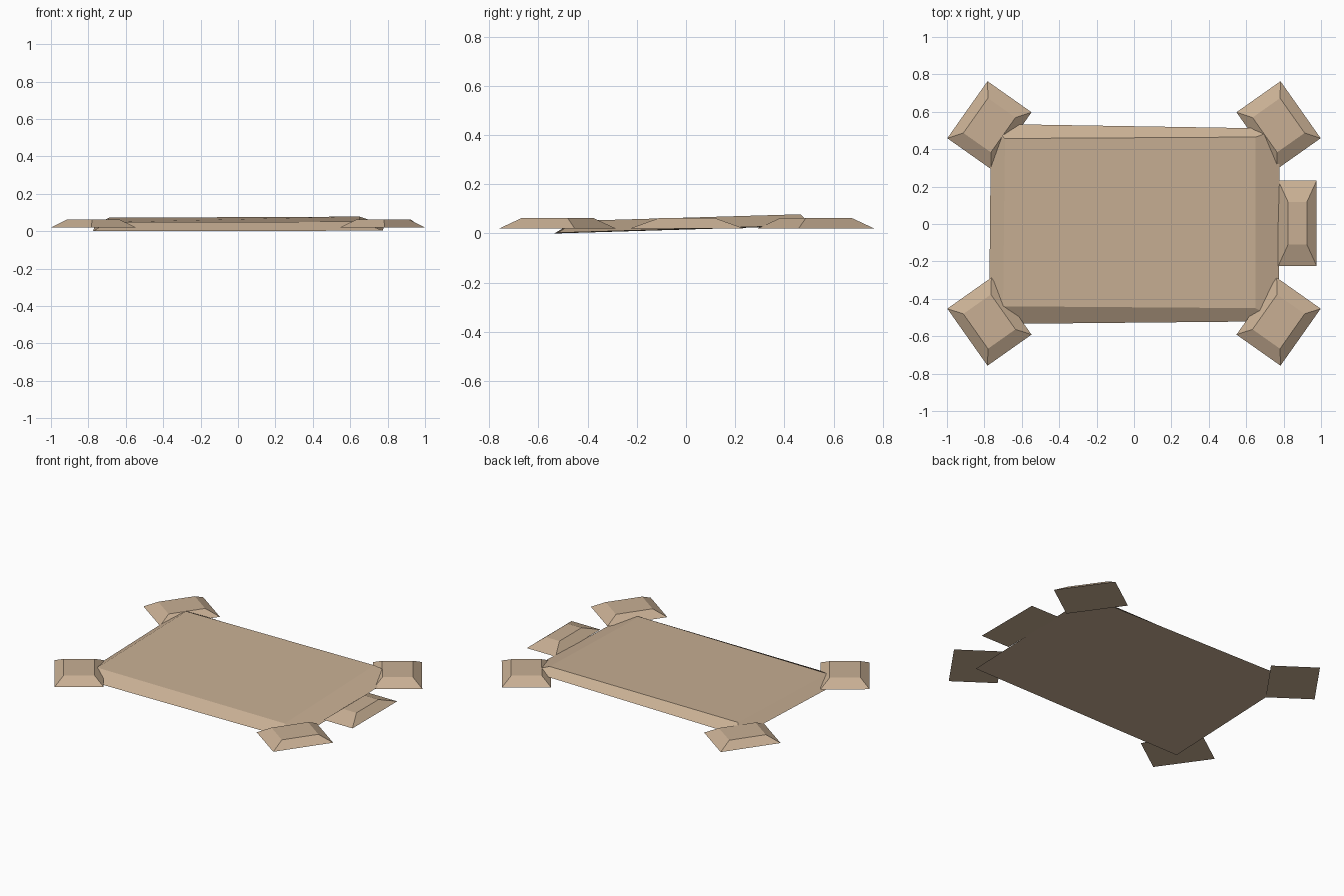
import bpy
import math
from mathutils import Matrix, Vector

cube = bpy.data.objects.get("Cube")
if cube:
    bpy.data.objects.remove(cube, do_unlink=True)

tan = bpy.data.materials.new("warm_tan")
tan.use_nodes = True
colour = (0.58, 0.43, 0.295, 1)
tan.diffuse_color = colour
tan.node_tree.nodes["Principled BSDF"].inputs["Base Color"].default_value = colour


def frustum(name, bottom, top):
    """Closed flat-sided solid between two counter-clockwise quads."""
    sides = [(i, (i + 1) % 4, 4 + (i + 1) % 4, 4 + i) for i in range(4)]
    mesh = bpy.data.meshes.new(name)
    mesh.from_pydata(bottom + top, [], [(3, 2, 1, 0), (4, 5, 6, 7)] + sides)
    mesh.materials.append(tan)
    obj = bpy.data.objects.new(name, mesh)
    bpy.context.collection.objects.link(obj)
    return obj


def rect(cx, cy, length, width, z, angle):
    """Rectangle turned about its centre."""
    turn = Matrix.Rotation(angle, 3, "Z")
    return [tuple(Vector((cx, cy, z)) + turn @ Vector((sx * length / 2, sy * width / 2, 0)))
            for sx, sy in ((-1, -1), (1, -1), (1, 1), (-1, 1))]


def block(name, cx, cy, base, top, angle=0):
    frustum(name, rect(cx, cy, *base, 0.021, angle), rect(cx, cy, *top, 0.063, angle))


# Slightly tilted body slab with bevelled sides
frustum("body",
        [(-0.775, -0.535, 0.0), (0.775, -0.52, 0.003), (0.78, 0.51, 0.034), (-0.765, 0.535, 0.032)],
        [(-0.70, -0.44, 0.048), (0.65, -0.45, 0.051), (0.65, 0.465, 0.078), (-0.69, 0.457, 0.072)])

# Four splayed feet
for end, sy in (("front", -1), ("back", 1)):
    for side, sx in (("right", -1), ("left", 1)):
        block(f"{end}_{side}_foot", sx * 0.773, sy * 0.525 + 0.003,
              (0.373, 0.288), (0.228, 0.18), -sx * sy * math.radians(54.8))

# Head block on the left end
block("head", 0.874, 0.004, (0.206, 0.458), (0.10, 0.226))
